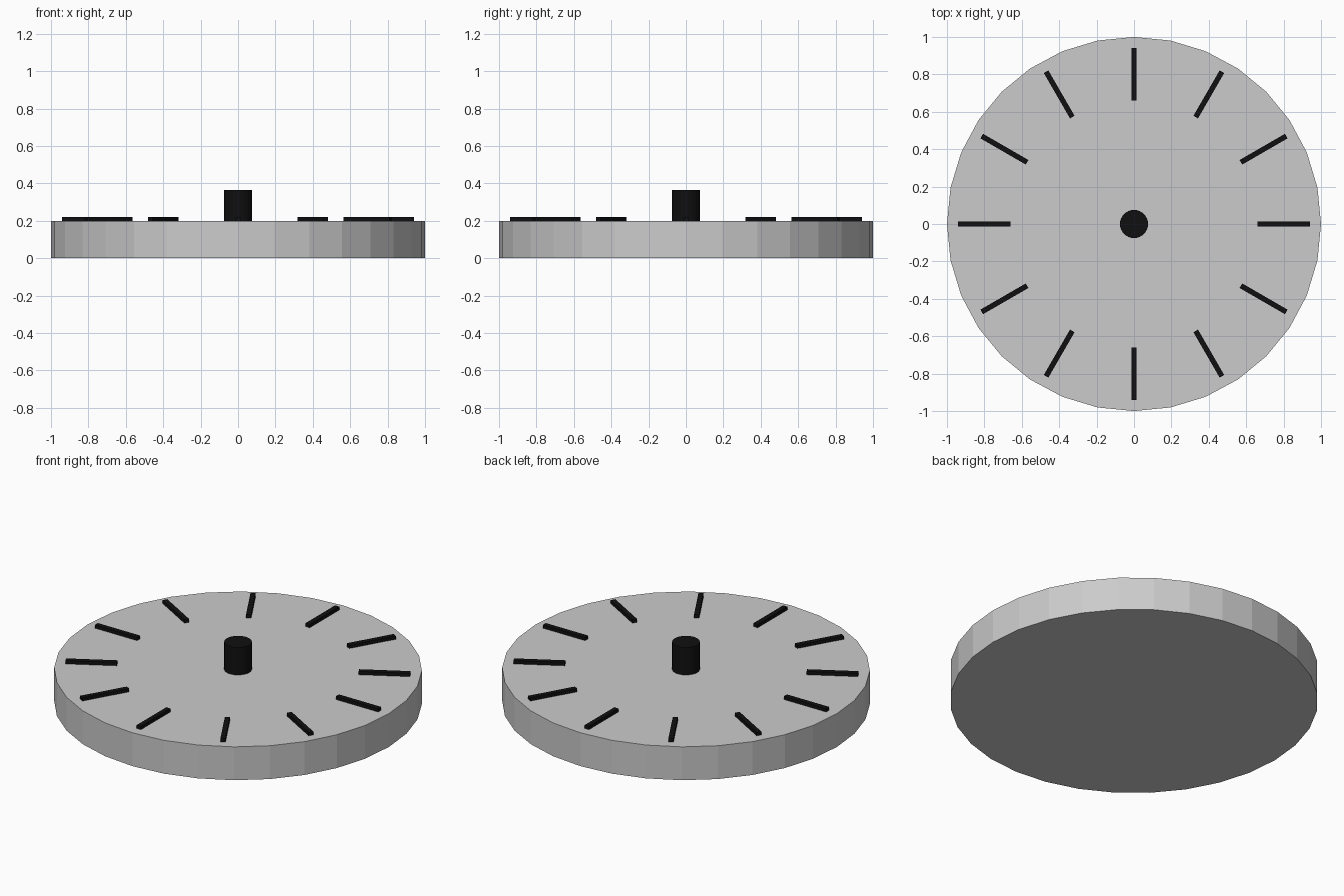
import bpy
from math import radians
from mathutils import Matrix

if "Cube" in bpy.data.objects:
    bpy.data.objects.remove(bpy.data.objects["Cube"])

black = bpy.data.materials.new("black")
black.diffuse_color = (0.005, 0.005, 0.005, 1)
black.use_nodes = True
black.node_tree.nodes["Principled BSDF"].inputs["Base Color"].default_value = black.diffuse_color


def cylinder(name, radius, z0, z1):
    bpy.ops.mesh.primitive_cylinder_add(vertices=32, radius=radius, depth=z1 - z0,
                                        location=(0, 0, (z0 + z1) / 2))
    obj = bpy.context.object
    obj.name = name
    return obj


# Flat-sided dial disc
cylinder("dial_disc", 1.0, 0.0, 0.2)

# Centre pin
pin = cylinder("centre_pin", 0.075, 0.195, 0.365)
pin.data.materials.append(black)

# Twelve radial hour marks, sunk slightly into the disc
R_IN, R_OUT, WIDTH = 0.66, 0.94, 0.028
Z0, Z1 = 0.19, 0.22
for i in range(12):
    bpy.ops.mesh.primitive_cube_add(size=1)
    mark = bpy.context.object
    mark.name = f"hour_mark_{i + 1}"
    mark.data.transform(
        Matrix.Translation(((R_IN + R_OUT) / 2, 0, (Z0 + Z1) / 2))
        @ Matrix.Diagonal((R_OUT - R_IN, WIDTH, Z1 - Z0, 1)))
    mark.rotation_euler.z = radians(30 * i)
    mark.data.materials.append(black)
